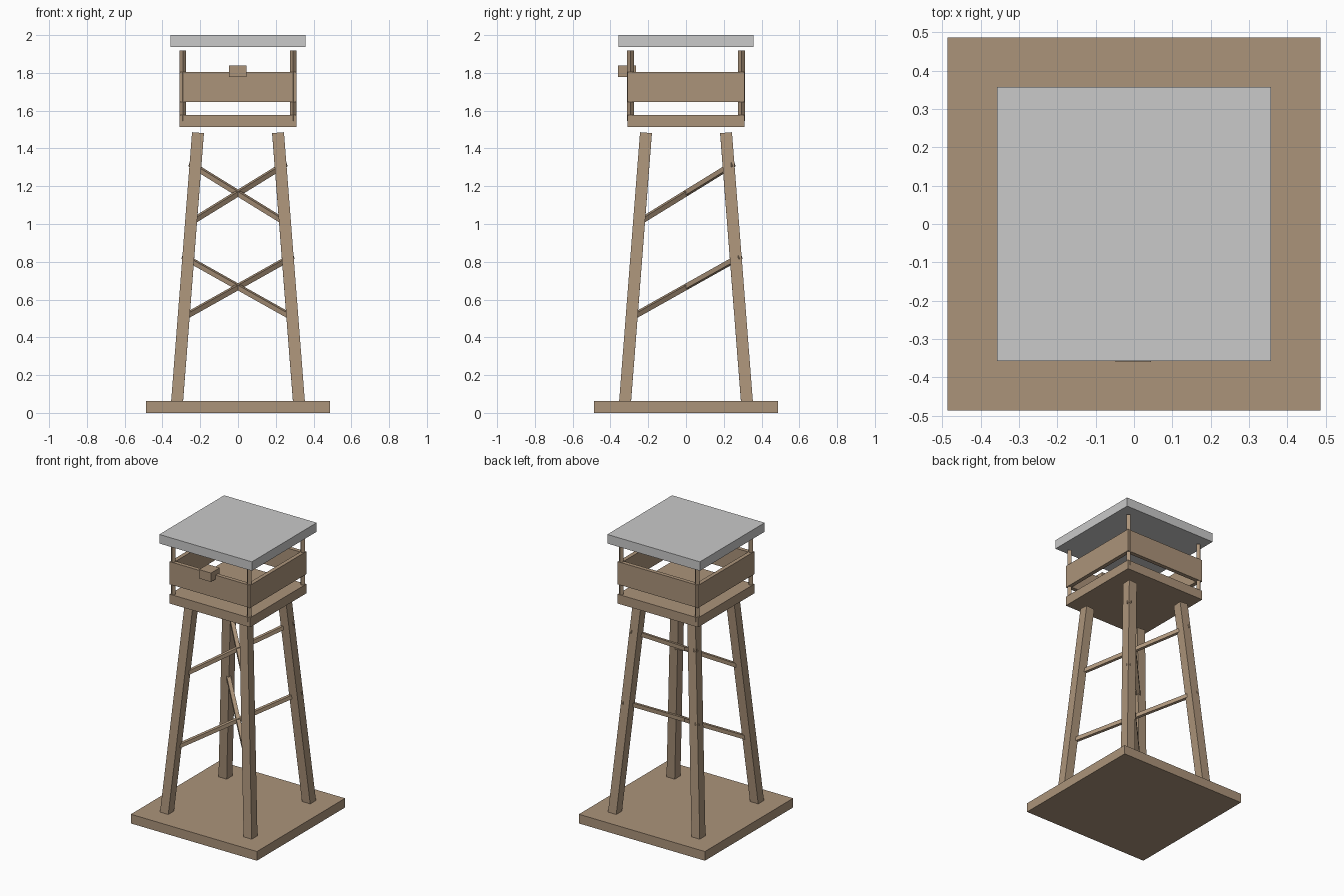
import bpy
from math import pi
from mathutils import Vector, Quaternion

cube = bpy.data.objects.get("Cube")
if cube:
    bpy.data.objects.remove(cube, do_unlink=True)


def material(name, rgb):
    mat = bpy.data.materials.new(name)
    mat.use_nodes = True
    mat.diffuse_color = (*rgb, 1)
    bsdf = next(n for n in mat.node_tree.nodes if n.type == 'BSDF_PRINCIPLED')
    bsdf.inputs["Base Color"].default_value = (*rgb, 1)
    return mat


wood = material("tan_wood", (0.41, 0.295, 0.195))
grey = material("light_grey", (0.585, 0.585, 0.585))


def box(name, center, size, mat=wood, rot=Quaternion()):
    bpy.ops.mesh.primitive_cube_add(size=1, location=center)
    ob = bpy.context.object
    ob.name = name
    ob.rotation_mode = 'QUATERNION'
    ob.rotation_quaternion = rot
    ob.scale = size
    ob.data.materials.append(mat)
    return ob


def slab(name, half, z0, z1, mat=wood):
    box(name, (0, 0, (z0 + z1) / 2), (2 * half, 2 * half, z1 - z0), mat)


# Ground slab, lookout floor and roof
slab("base", 0.486, 0, 0.064)
slab("lookout_floor", 0.31, 1.513, 1.578)
slab("roof", 0.357, 1.937, 2.0, grey)

# Four leaning legs and four roof posts turned on edge
turned = Quaternion((0, 0, 1), pi / 4)
for sy, depth in ((-1, "front"), (1, "back")):
    for sx, side in ((1, "left"), (-1, "right")):
        foot = Vector((sx * 0.324, sy * 0.324, 0.04))
        head = Vector((sx * 0.212, sy * 0.212, 1.481))
        axis = head - foot
        lean = Vector((0, 0, 1)).rotation_difference(axis)
        box(f"{depth}_{side}_leg", (foot + head) / 2,
            (0.063, 0.063, axis.length), wood, lean)
        box(f"{depth}_{side}_post", (sx * 0.292, sy * 0.294, 1.732),
            (0.0247, 0.0247, 0.372), wood, turned)

# Braces crossing the inside, rising from front legs to opposite back legs
for level, reach, z, rise in (("lower", 0.287, 0.667, 0.161),
                              ("upper", 0.25, 1.163, 0.154)):
    for sx, side in ((1, "left"), (-1, "right")):
        axis = Vector((sx * reach, reach, rise))
        box(f"{level}_brace_to_{side}", (0, 0, z),
            (0.026, 2 * axis.length, 0.026), wood,
            axis.to_track_quat('Y', 'Z'))

# Parapet boards around the lookout
for s, depth, side in ((-1, "front", "right"), (1, "back", "left")):
    box(f"{depth}_parapet", (0, s * 0.296, 1.726), (0.57, 0.028, 0.158))
    box(f"{side}_parapet", (s * 0.296, 0, 1.726), (0.028, 0.62, 0.158))

# Small block resting on the front parapet
box("front_block", (-0.002, -0.312, 1.808), (0.092, 0.096, 0.062))
